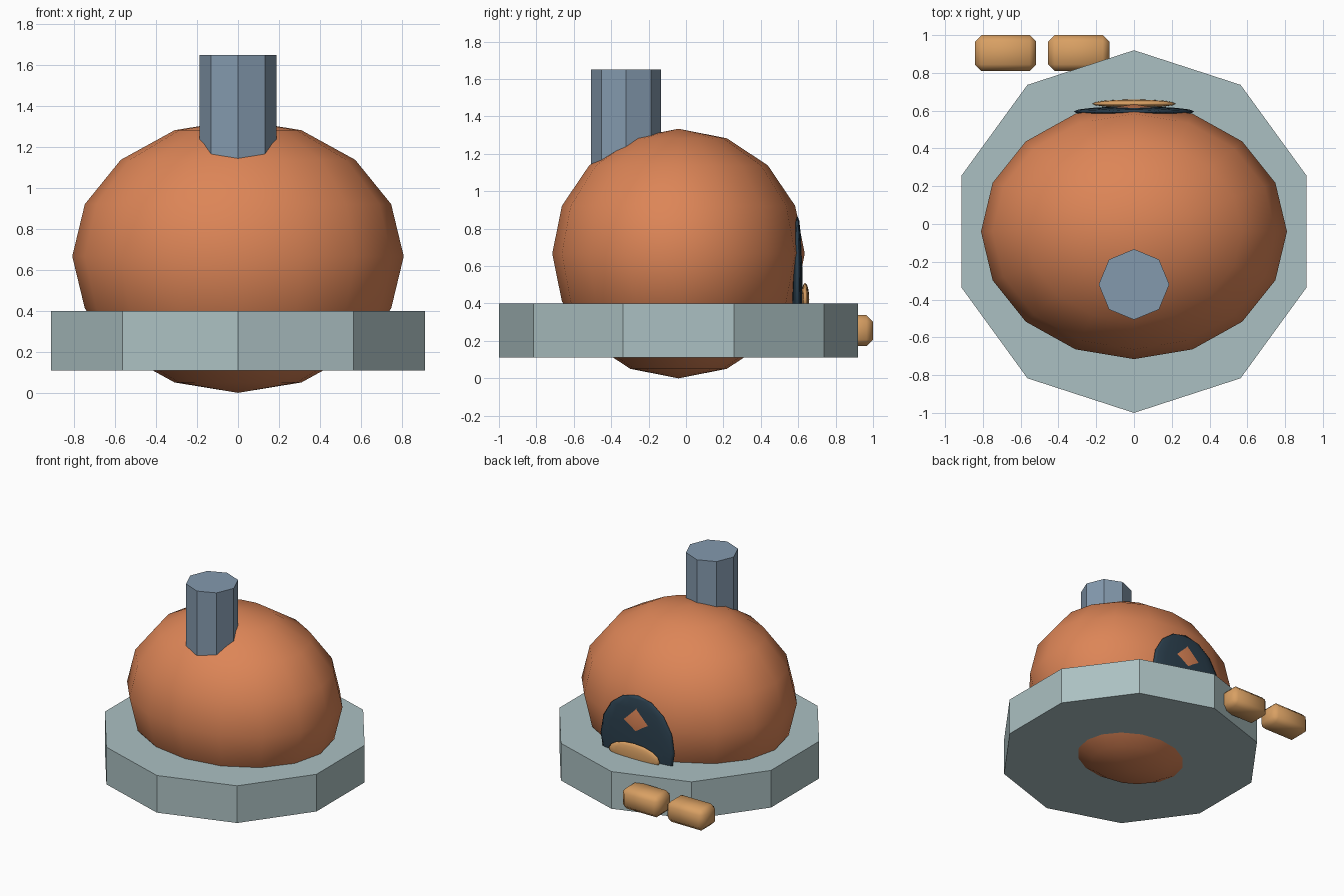
import bpy
import math

cube = bpy.data.objects.get("Cube")
if cube:
    bpy.data.objects.remove(cube, do_unlink=True)


def material(name, rgb):
    mat = bpy.data.materials.new(name)
    mat.use_nodes = True
    mat.diffuse_color = (*rgb, 1)
    bsdf = next(n for n in mat.node_tree.nodes if n.type == "BSDF_PRINCIPLED")
    bsdf.inputs["Base Color"].default_value = (*rgb, 1)
    return mat


orange = material("orange", (0.72, 0.235, 0.095))
pale_grey = material("pale grey", (0.41, 0.53, 0.54))
slate = material("slate blue", (0.23, 0.32, 0.42))
navy = material("dark navy", (0.024, 0.05, 0.075))
tan = material("tan wood", (0.69, 0.35, 0.125))


def finish(name, mat, smooth):
    obj = bpy.context.object
    obj.name = name
    obj.data.materials.append(mat)
    bpy.ops.object.transform_apply(location=False, rotation=True, scale=True)
    if smooth:
        bpy.ops.object.shade_smooth()
    return obj


def ellipsoid(name, mat, center, radii):
    bpy.ops.mesh.primitive_uv_sphere_add(segments=16, ring_count=8, location=center)
    bpy.context.object.scale = radii
    return finish(name, mat, True)


def prism(name, mat, sides, radius, y, bottom, top, turn=0):
    bpy.ops.mesh.primitive_cylinder_add(
        vertices=sides, radius=radius, depth=top - bottom,
        location=(0, y, (bottom + top) / 2), rotation=(0, 0, turn))
    return finish(name, mat, False)


# Rounded dome standing through a ten-sided base
ellipsoid("dome", orange, (0, -0.04, 0.667), (0.81, 0.675, 0.667))
prism("base", pale_grey, 10, 0.96, -0.04, 0.11, 0.40, math.pi)

# Chimney at the front of the dome
prism("chimney", slate, 8, 0.187, -0.32, 1.0, 1.65)

# Dark opening at the back with a ledge at its foot
ellipsoid("opening", navy, (0, 0.595, 0.5), (0.32, 0.028, 0.37))
ellipsoid("opening_ledge", tan, (0, 0.637, 0.42), (0.22, 0.022, 0.09))

# Two bevelled blocks behind the base
for i, x in enumerate((-0.68, -0.293)):
    bpy.ops.mesh.primitive_cube_add(size=1, location=(x, 0.905, 0.255))
    bpy.context.object.scale = (0.325, 0.19, 0.165)
    block = finish(f"block_{i + 1}", tan, True)
    bevel = block.modifiers.new("soft_edges", "BEVEL")
    bevel.width = 0.035
    bevel.segments = 1
